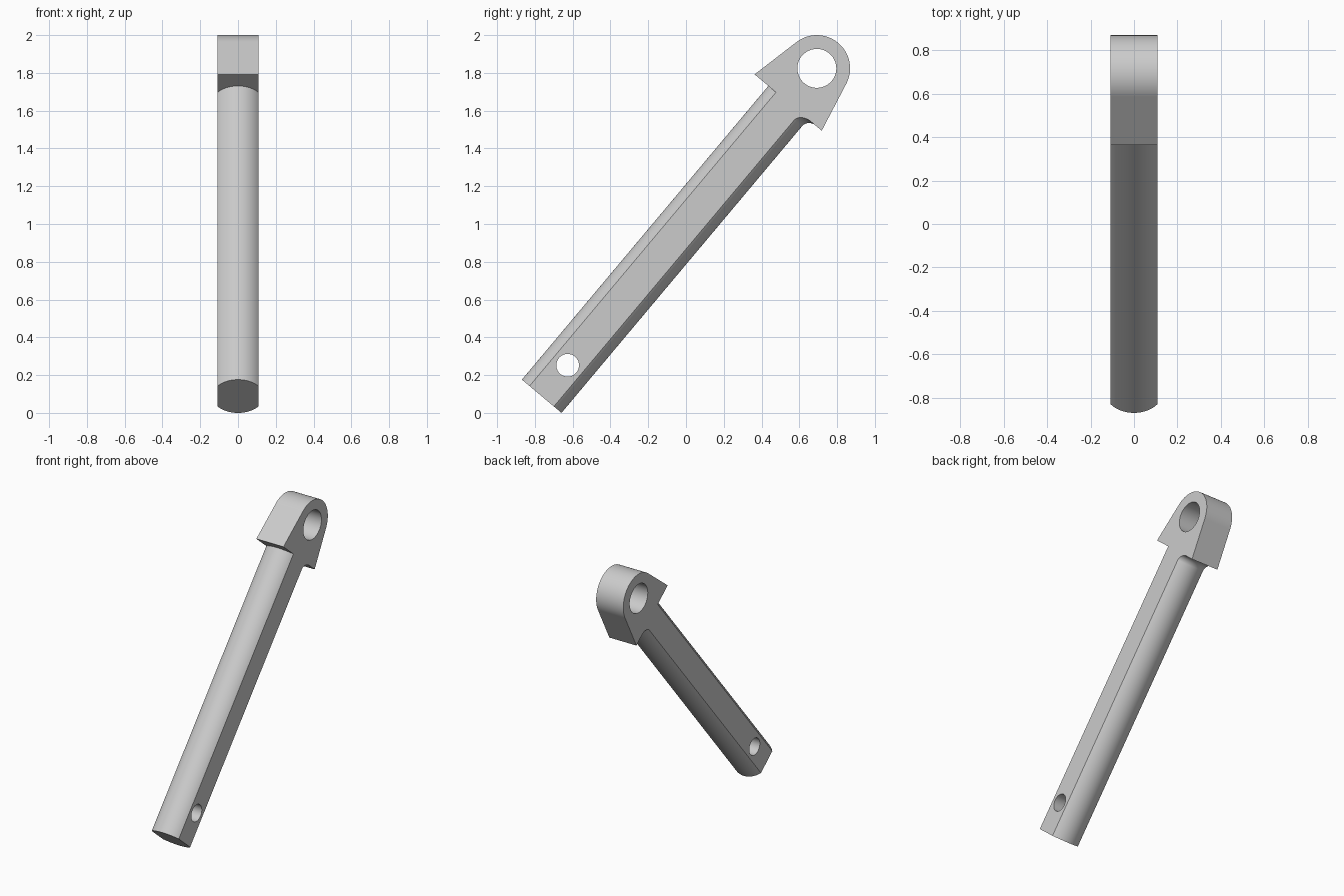
import bpy, bmesh
from math import sin, cos, pi, acos, atan2, hypot, radians, sqrt
from mathutils import Matrix

cube = bpy.data.objects.get("Cube")
if cube:
    bpy.data.objects.remove(cube, do_unlink=True)

# Sizes: y runs along the rod, z across it, x is the thickness
ROD_R, HALF_THICK = 0.137, 0.108
BASE, FILLET = 2.03, 0.05
EYE, EYE_R, HEAD_HALF = 2.266, 0.176, 0.232
SEG = 96

steel = bpy.data.materials.new("light grey")
steel.use_nodes = True
grey = (0.6, 0.6, 0.6, 1)
steel.diffuse_color = grey
steel.node_tree.nodes["Principled BSDF"].inputs["Base Color"].default_value = grey


def loft(name, rings):
    """Closed solid through rings of equal point count."""
    bm = bmesh.new()
    loops = [[bm.verts.new(p) for p in ring] for ring in rings]
    n = len(loops[0])
    for a, b in zip(loops, loops[1:]):
        for i in range(n):
            j = (i + 1) % n
            bm.faces.new((a[i], a[j], b[j], b[i]))
    bm.faces.new(loops[0])
    bm.faces.new(loops[-1])
    bmesh.ops.recalc_face_normals(bm, faces=bm.faces)
    mesh = bpy.data.meshes.new(name)
    bm.to_mesh(mesh)
    bm.free()
    mesh.materials.append(steel)
    obj = bpy.data.objects.new(name, mesh)
    bpy.context.collection.objects.link(obj)
    return obj


def prism(name, outline, half):
    return loft(name, [[(x, y, z) for y, z in outline] for x in (-half, half)])


def circle(y, r):
    return [(y + r * cos(2 * pi * i / SEG), r * sin(2 * pi * i / SEG)) for i in range(SEG)]


def combine(obj, tool, operation):
    tool.hide_render = True
    mod = obj.modifiers.new(operation, 'BOOLEAN')
    mod.operation, mod.object, mod.solver = operation, tool, 'EXACT'
    bpy.context.view_layer.objects.active = obj
    bpy.ops.object.modifier_apply(modifier=mod.name)
    bpy.data.objects.remove(tool, do_unlink=True)


# Round rod, with a fillet flaring into the head on its underside only
def rod_ring(y, flare):
    ring = []
    for i in range(SEG):
        a = 2 * pi * (i + 0.5) / SEG
        r = ROD_R + (flare if sin(a) < 0 else 0)
        ring.append((r * cos(a), y, r * sin(a)))
    return ring


stations = [(0, 0)]
for i in range(13):
    a = pi / 2 * i / 12
    stations.append((BASE - FILLET + FILLET * sin(a), FILLET * (1 - cos(a))))
stations.append((BASE + 0.03, FILLET))
link = loft("link_arm", [rod_ring(y, f) for y, f in stations])

# Head: flat base, straight sides tangent to the round eye
dy = BASE - EYE
tangent = atan2(HEAD_HALF, dy) - acos(EYE_R / hypot(dy, HEAD_HALF))
outline = [(BASE, -HEAD_HALF)]
for i in range(49):
    a = -tangent + 2 * tangent * i / 48
    outline.append((EYE + EYE_R * cos(a), EYE_R * sin(a)))
outline.append((BASE, HEAD_HALF))
combine(link, prism("head", outline, 0.2), 'UNION')

# Flat sides, then the two pin holes
slab = [(-1, -1), (3, -1), (3, 1), (-1, 1)]
combine(link, prism("side_trim", slab, HALF_THICK), 'INTERSECT')
combine(link, prism("eye_hole", circle(EYE, 0.103), 0.3), 'DIFFERENCE')
combine(link, prism("pin_hole", circle(0.214, 0.06), 0.3), 'DIFFERENCE')

# Lean the arm back
link.data.transform(Matrix.Translation((0, -0.764, 0.088)) @ Matrix.Rotation(radians(50), 4, 'X'))

# Smooth rounds with crisp edges
bpy.ops.object.select_all(action='DESELECT')
link.select_set(True)
bpy.context.view_layer.objects.active = link
bpy.ops.object.shade_smooth_by_angle(angle=radians(25))
weighted = link.modifiers.new("weighted_normals", 'WEIGHTED_NORMAL')
weighted.keep_sharp = True
